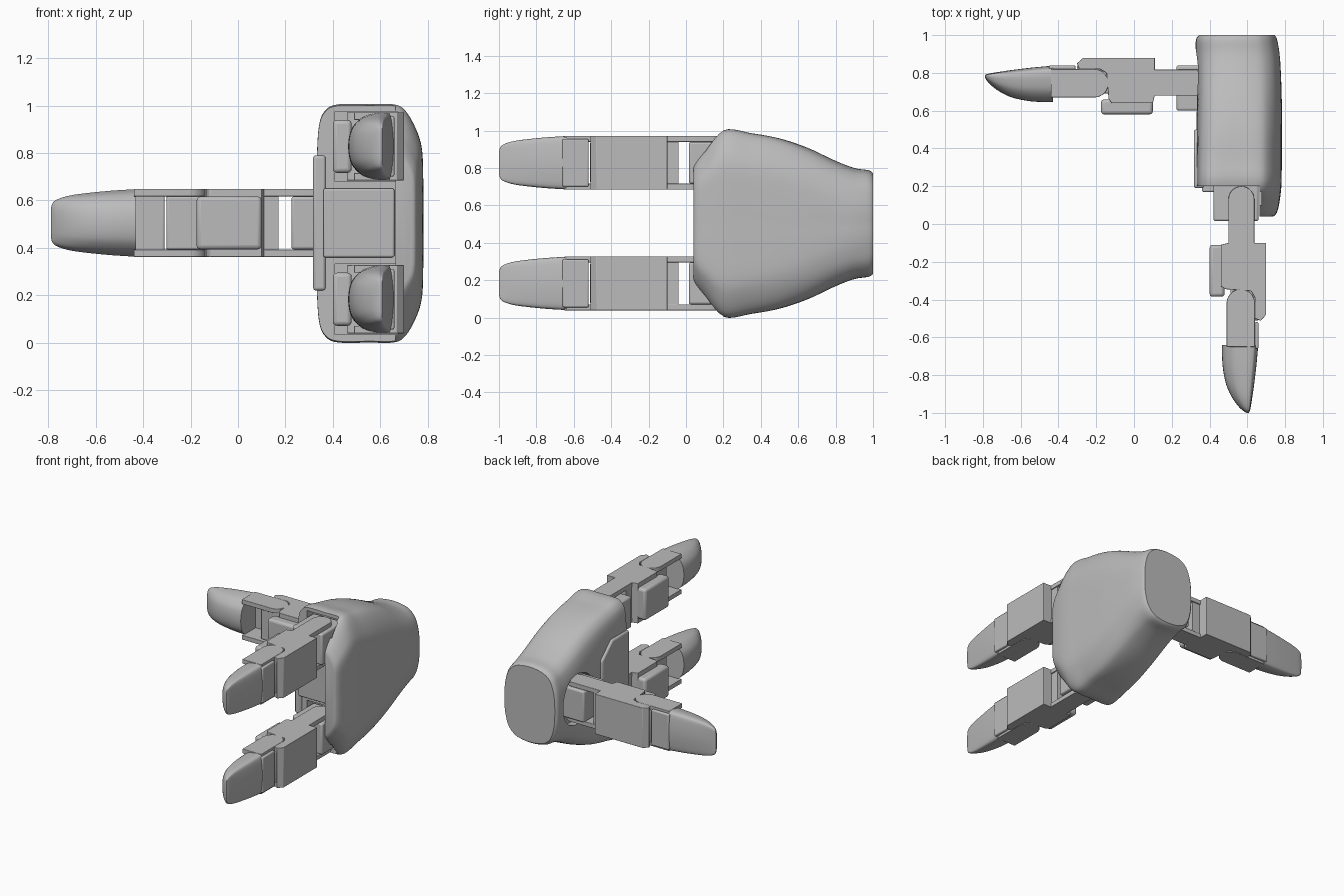
import bpy, bmesh, math
from mathutils import Matrix

cube = bpy.data.objects.get("Cube")
if cube:
    bpy.data.objects.remove(cube, do_unlink=True)

grey = bpy.data.materials.new("plain grey")
grey.use_nodes = True
GREY = (0.5, 0.5, 0.5, 1)
grey.diffuse_color = GREY
bsdf = next(n for n in grey.node_tree.nodes if n.type == 'BSDF_PRINCIPLED')
bsdf.inputs["Base Color"].default_value = GREY
bsdf.inputs["Roughness"].default_value = 0.6


def finish(name, bm, place=None, bevel=0, angle=35):
    """Turn a bmesh into a placed, shaded object."""
    if place:
        bmesh.ops.transform(bm, matrix=place, verts=bm.verts)
    bmesh.ops.recalc_face_normals(bm, faces=bm.faces)
    mesh = bpy.data.meshes.new(name)
    bm.to_mesh(mesh)
    bm.free()
    mesh.materials.append(grey)
    ob = bpy.data.objects.new(name, mesh)
    bpy.context.collection.objects.link(ob)
    if bevel:
        mod = ob.modifiers.new("rounded edges", 'BEVEL')
        mod.width, mod.segments, mod.limit_method = bevel, 3, 'ANGLE'
    shade(ob, angle)
    return ob


def shade(ob, angle=35):
    bpy.ops.object.select_all(action='DESELECT')
    ob.select_set(True)
    bpy.context.view_layer.objects.active = ob
    bpy.ops.object.shade_smooth_by_angle(angle=math.radians(angle))


def prism(name, outline, z0, z1, place=None, bevel=0):
    """Extrude an xy outline from z0 to z1."""
    bm = bmesh.new()
    face = bm.faces.new([bm.verts.new((x, y, z0)) for x, y in outline])
    new = bmesh.ops.extrude_face_region(bm, geom=[face])["geom"]
    verts = [g for g in new if isinstance(g, bmesh.types.BMVert)]
    bmesh.ops.translate(bm, verts=verts, vec=(0, 0, z1 - z0))
    return finish(name, bm, place, bevel)


def rect(x0, x1, y0, y1):
    return [(x0, y0), (x1, y0), (x1, y1), (x0, y1)]


def round_end(x0, x1, y0, y1, n=14):
    """Rectangle whose +y end is a half circle reaching y1."""
    r, c = (x1 - x0) / 2, (x0 + x1) / 2
    arc = [(c + r * math.cos(math.pi * i / n), y1 - r + r * math.sin(math.pi * i / n))
           for i in range(n + 1)]
    return [(x0, y0), (x1, y0)] + arc


def spline(pts, steps, closed):
    """Catmull-Rom curve through points of any dimension."""
    n, out = len(pts), []
    for i in range(n if closed else n - 1):
        ids = [i - 1, i, i + 1, i + 2]
        a, b, c, d = [pts[k % n] if closed else pts[min(max(k, 0), n - 1)] for k in ids]
        for s in range(steps):
            t = s / steps
            out.append(tuple(0.5 * (2*q + (r - p)*t + (2*p - 5*q + 4*r - w)*t*t
                                    + (3*q - p - 3*r + w)*t**3)
                             for p, q, r, w in zip(a, b, c, d)))
    return out if closed else out + [tuple(pts[-1])]


def loft(name, rows, section, zc=0, steps=4, place=None, angle=35):
    """Skin sections along y; a row is (y, x min, x max, half height, blend)."""
    bm, rings = bmesh.new(), []
    for y, x0, x1, h, t in spline(rows, steps, False):
        half = section(t)
        ring = spline(half + [(u, -v) for u, v in half[-2:0:-1]], 4, True)
        rings.append([bm.verts.new((x0 + u * (x1 - x0), y, zc + v * h)) for u, v in ring])
    for a, b in zip(rings, rings[1:]):
        for i in range(len(a)):
            j = (i + 1) % len(a)
            bm.faces.new((a[i], a[j], b[j], b[i]))
    bm.faces.new(rings[0])
    bm.faces.new(rings[-1])
    return finish(name, bm, place, 0, angle)


def cut(ob, cutter):
    """Subtract the cutter from an object, then discard it."""
    mod = ob.modifiers.new("cut", 'BOOLEAN')
    mod.operation, mod.solver, mod.object = 'DIFFERENCE', 'EXACT', cutter
    bpy.ops.object.select_all(action='DESELECT')
    ob.select_set(True)
    bpy.context.view_layer.objects.active = ob
    bpy.ops.object.modifier_apply(modifier=mod.name)
    bpy.data.objects.remove(cutter, do_unlink=True)


# Palm shell: broad section at the knuckles blending to an oval wrist
BROAD = [(0, 0), (0, .5), (.02, .82), (.08, .95), (.2, 1), (.5, 1), (.72, 1),
         (.83, .95), (.93, .8), (.99, .62), (1, .3), (1, 0)]
OVAL = [(0, 0), (.01, .35), (.05, .62), (.12, .82), (.26, .95), (.5, 1), (.72, .96),
        (.84, .87), (.93, .7), (.98, .45), (1, .22), (1, 0)]


def palm_section(t):
    return [(a + (c - a) * t, b + (d - b) * t) for (a, b), (c, d) in zip(BROAD, OVAL)]


ZC = 0.503
palm = loft("palm_shell", [
    (.04, .36, .735, .305, 0), (.05, .35, .75, .325, 0), (.09, .34, .765, .375, 0),
    (.20, .333, .78, .497, 0), (.35, .332, .782, .482, .1), (.50, .332, .783, .455, .3),
    (.65, .332, .782, .405, .55), (.80, .330, .777, .335, .8), (.90, .327, .77, .297, .95),
    (.975, .328, .757, .285, 1), (1.0, .345, .745, .270, 1)], palm_section, ZC, 5)

# Open front leaving the back lip, finger pockets and round thumb socket
cut(palm, prism("front_cutter", rect(.2, .665, -.1, .2), -.2, 1.2))
for z in (.183, .828):
    cut(palm, prism("pocket_cutter", rect(.41, .675, .1, .27), z - .148, z + .148))
bm = bmesh.new()
bmesh.ops.create_cone(bm, cap_ends=True, segments=48, radius1=.18, radius2=.18, depth=.2,
                      matrix=Matrix.Translation((.29, .75, ZC)) @ Matrix.Rotation(math.pi / 2, 4, 'Y'))
cut(palm, finish("socket_cutter", bm))
shade(palm)

# Raised palm panel, outlined in y and z and extruded along x
yz_to_x = Matrix(((0, 0, 1, 0), (1, 0, 0, 0), (0, 1, 0, 0), (0, 0, 0, 1)))
prism("palm_panel", [(.19, .22), (.19, .79), (.38, .79), (.50, .68), (.50, .33), (.38, .22)],
      .317, .37, yz_to_x, .012)
prism("knuckle_spacer", rect(.36, .66, .17, .24), .36, .65, None, .008)

# Fingertip section: flat nail side at u = 1, round pad side at u = 0
TIP = [(0, 0), (.03, .35), (.12, .62), (.33, .87), (.62, .98), (.82, .99), (.93, .9),
       (.98, .5), (1, 0)]
TIP_ROWS = [(-1, .597, .608, .06, 0), (-.992, .583, .612, .085, 0), (-.97, .557, .618, .101, 0),
            (-.92, .520, .626, .116, 0), (-.85, .488, .636, .126, 0), (-.75, .469, .648, .136, 0),
            (-.64, .465, .658, .143, 0)]
BLOCK = [(.46, -.11), (.46, -.33), (.485, -.345), (.62, -.355), (.64, -.39), (.64, -.50),
         (.67, -.512), (.70, -.48), (.70, -.10), (.635, -.10), (.50, -.10)]


def digit(name, place):
    """One three-part jointed digit, symmetric about local z = 0."""
    def part(label, outline, z0, z1, bevel=0):
        prism(f"{name}_{label}", outline, z0, z1, place, bevel)

    part("base", rect(.42, .66, .015, .26), -.112, .112, .012)
    part("base_tongue", rect(.505, .63, -.12, -.04), -.112, .112)
    part("middle_block", BLOCK, -.144, .144, .003)
    part("middle_tongue", rect(.51, .66, -.512, -.30), -.112, .112, .008)
    part("pad", rect(.40, .48, -.385, -.11), -.112, .112, .018)
    for side, z0 in (("upper", .112), ("lower", -.144)):
        part(f"{side}_base_link", round_end(.50, .637, -.14, .20), z0, z0 + .032, .003)
        part(f"{side}_tip_link", round_end(.49, .64, -.65, -.345), z0, z0 + .032, .003)
    part("nail_root", rect(.636, .66, -.66, -.52), -.128, .128, .008)
    loft(f"{name}_tip", TIP_ROWS, lambda t: TIP, 0, 4, place, 40)


# Two fingers pointing forward, thumb pointing sideways
digit("upper_finger", Matrix.Translation((0, 0, .828)))
digit("lower_finger", Matrix.Translation((0, 0, .183)))
digit("thumb", Matrix(((0, 1, 0, .21), (1, 0, 0, .18), (0, 0, 1, .505), (0, 0, 0, 1))))
